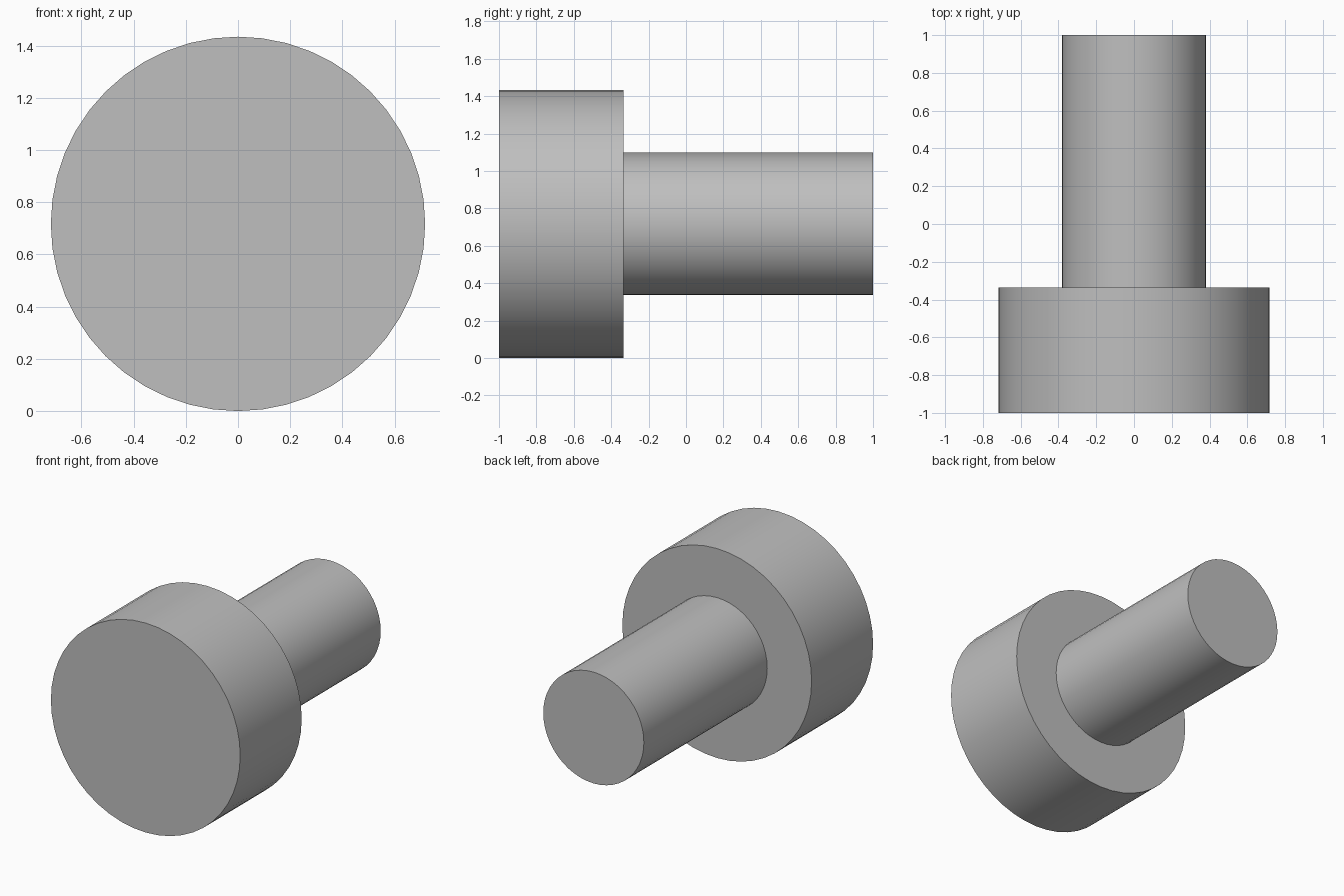
import bpy
import math

cube = bpy.data.objects.get("Cube")
if cube:
    bpy.data.objects.remove(cube, do_unlink=True)

HEAD_RADIUS = 0.717
SHANK_RADIUS = 0.381
HEAD_BACK = -0.335

# Single plain grey
grey = bpy.data.materials.new("plain_grey")
grey.use_nodes = True
colour = (0.52, 0.52, 0.52, 1)
grey.diffuse_color = colour
grey.node_tree.nodes["Principled BSDF"].inputs["Base Color"].default_value = colour


def rod(name, radius, y_start, y_end):
    """Smooth-sided cylinder lying along y, on the shared axis."""
    bpy.ops.mesh.primitive_cylinder_add(
        vertices=48, radius=radius, depth=y_end - y_start,
        location=(0, (y_start + y_end) / 2, HEAD_RADIUS),
        rotation=(math.pi / 2, 0, 0))
    part = bpy.context.object
    part.name = name
    part.data.materials.append(grey)
    bpy.ops.object.shade_smooth_by_angle(angle=math.radians(30))
    return part


# Wide head at the front, with the narrower shank seated slightly inside it
rod("head", HEAD_RADIUS, -1, HEAD_BACK)
rod("shank", SHANK_RADIUS, HEAD_BACK - 0.02, 1)
